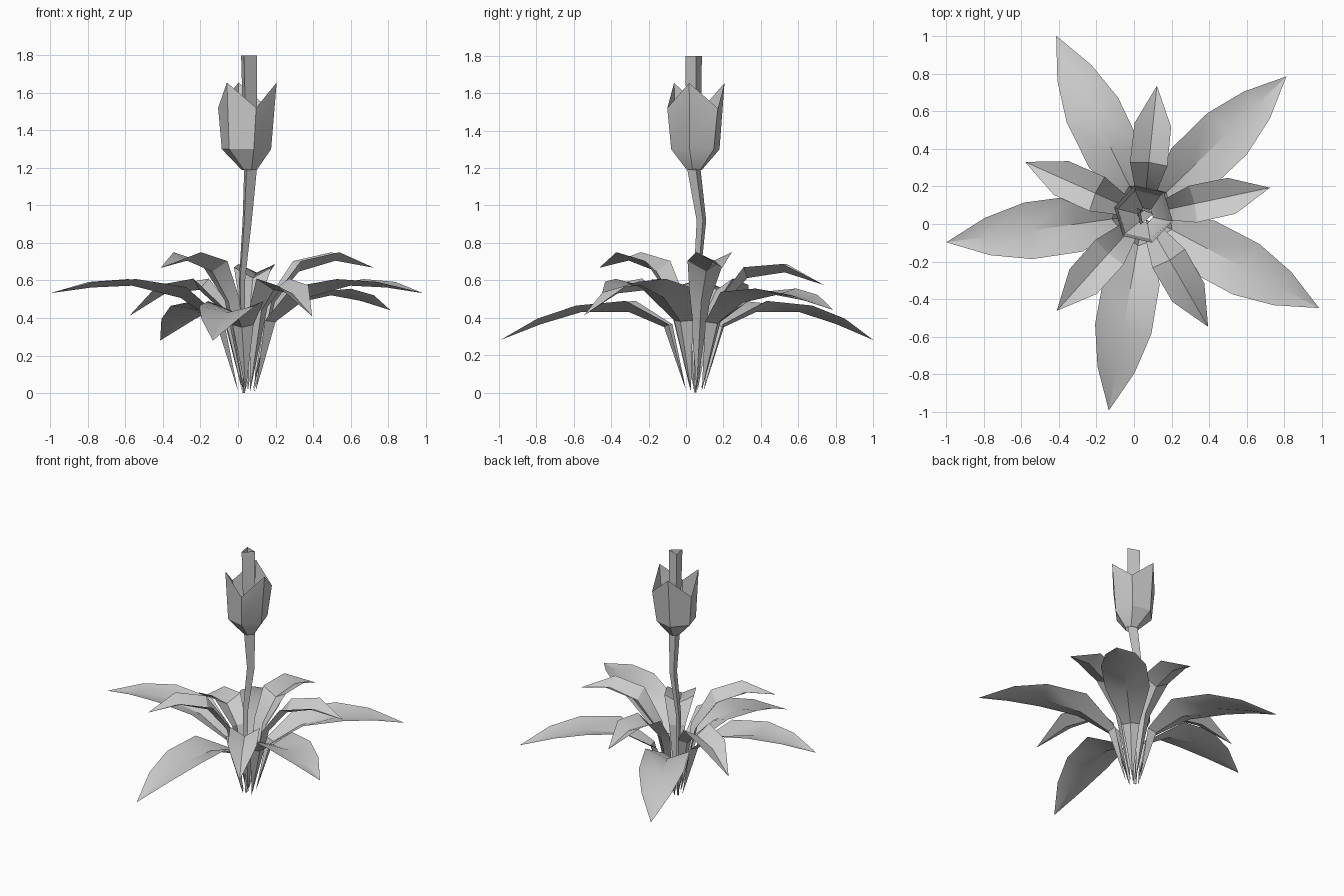
import bpy, math

if "Cube" in bpy.data.objects:
    bpy.data.objects.remove(bpy.data.objects["Cube"])

CX, CY = 0.05, 0.05  # plant axis


def make_object(name, verts, faces):
    mesh = bpy.data.meshes.new(name)
    mesh.from_pydata(verts, [], faces)
    mesh.update()
    ob = bpy.data.objects.new(name, mesh)
    bpy.context.scene.collection.objects.link(ob)
    bpy.context.view_layer.objects.active = ob
    ob.select_set(True)
    bpy.ops.object.shade_smooth_by_angle(angle=math.radians(30))
    ob.select_set(False)
    return ob


def leaf(name, angle, lift, root, stations, tip):
    """V-folded leaf; stations = (rib r, rib z, edge r, edge z, half width)."""
    a = math.radians(angle)
    ux, uy = math.cos(a), math.sin(a)

    def point(r, side, z):
        return (CX + ux * r - uy * side, CY + uy * r + ux * side,
                z + lift * (r - root[0]))

    verts = [point(root[0], 0, root[1])]
    for rr, rz, er, ez, w in stations:
        verts += [point(er, -w, ez), point(rr, 0, rz), point(er, w, ez)]
    verts.append(point(tip[0], 0, tip[1]))
    last = len(verts) - 1
    faces = [(0, 1, 2), (0, 2, 3)]
    for i in range(1, last - 3, 3):
        faces += [(i, i + 3, i + 4, i + 1), (i + 1, i + 4, i + 5, i + 2)]
    faces += [(last - 3, last, last - 2), (last - 2, last, last - 1)]
    return make_object(name, verts, faces)


def rings_object(name, rings, sides):
    """Open tube from rings of points."""
    verts = [p for ring in rings for p in ring]
    faces = []
    for k in range(len(rings) - 1):
        for i in range(sides):
            j = (i + 1) % sides
            b = k * sides
            faces.append((b + i, b + j, b + sides + j, b + sides + i))
    return make_object(name, verts, faces)


def ring(x, y, z, r, sides, start):
    return [(x + r * math.cos(math.radians(start) + math.tau * i / sides),
             y + r * math.sin(math.radians(start) + math.tau * i / sides), z)
            for i in range(sides)]


# Large outer leaves
LARGE = [(0.17, 0.35, 0.135, 0.365, 0.057), (0.36, 0.43, 0.35, 0.49, 0.15),
         (0.62, 0.43, 0.62, 0.465, 0.152), (0.84, 0.365, 0.84, 0.395, 0.10)]
for i, lift in enumerate((0.16, 0.0, 0.25, 0.0, 0.25)):
    leaf(f"large_leaf_{i + 1}", 44 + 72 * i, lift, (0.05, 0.01), LARGE, (1.06, 0.28))

# Small inner leaves
SMALL = [(0.15, 0.44, 0.12, 0.46, 0.055), (0.28, 0.55, 0.27, 0.61, 0.10),
         (0.48, 0.53, 0.48, 0.575, 0.098)]
for i, lift in enumerate((0.39, 0.25, 0.0, 0.39, 0.0)):
    leaf(f"small_leaf_{i + 1}", 12 + 72 * i, lift, (0.03, 0.01), SMALL, (0.69, 0.41))

# Three-sided bent stem that runs through the bloom
PATH = [(0.03, 0.05, 0.0, 0.008), (0.018, 0.06, 0.6, 0.02),
        (0.044, 0.085, 0.92, 0.03), (0.06, 0.045, 1.2, 0.042),
        (0.05, 0.045, 1.8, 0.052)]
rings_object("stem", [ring(x, y, z, r, 3, 10) for x, y, z, r in PATH], 3)

# Six-sided cup bloom with alternating petal tips
rim = [(x, y, 1.655 if i % 2 == 0 else 1.52)
       for i, (x, y, z) in enumerate(ring(0.05, 0.053, 0, 0.16, 6, -13))]
rings_object("bloom", [ring(0.06, 0.045, 1.19, 0.042, 6, -13),
                       ring(0.045, 0.05, 1.3, 0.135, 6, -13), rim], 6)
